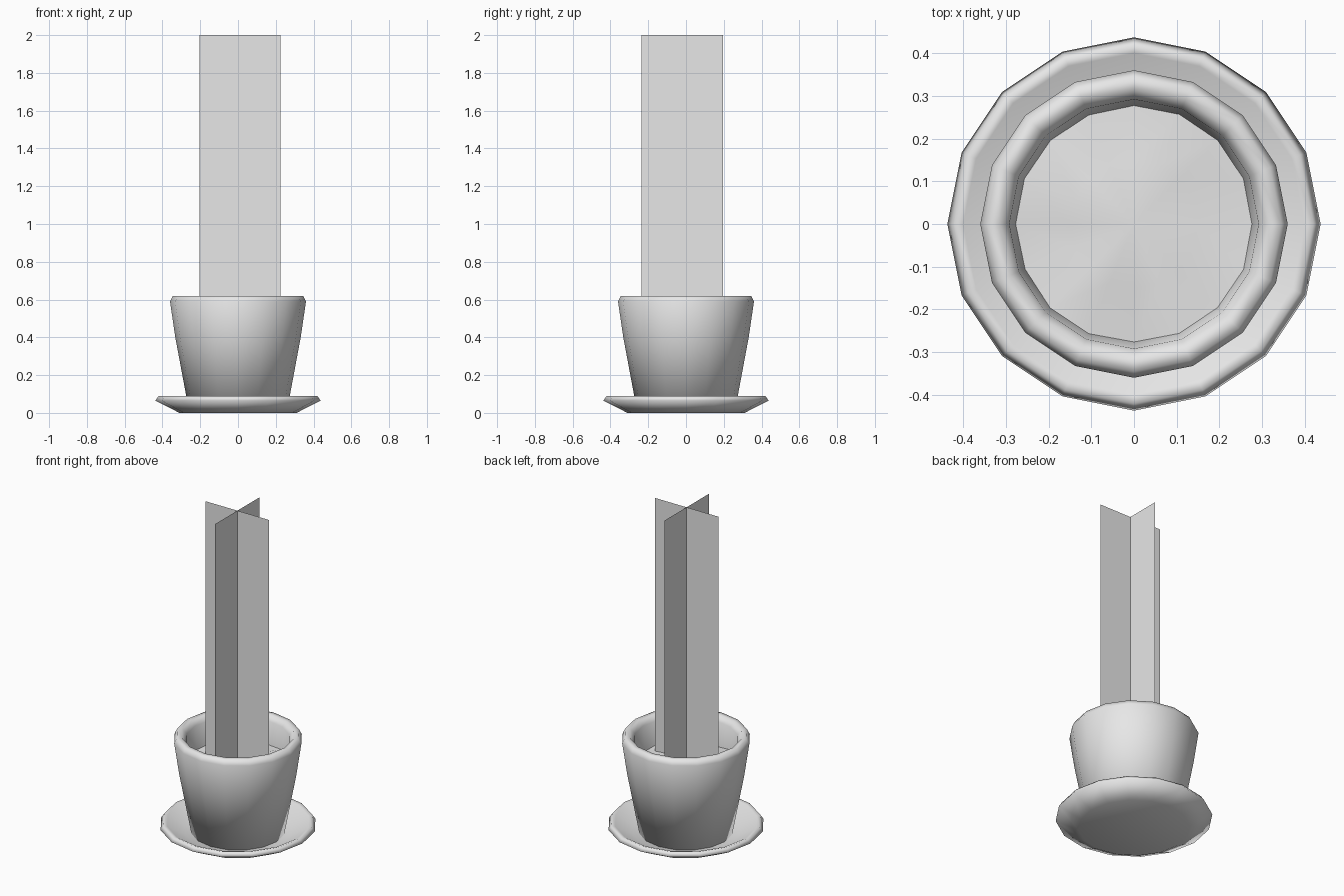
import bpy
import bmesh
import random
from math import cos, sin, tau

random.seed(4)
SIDES = 16

cube = bpy.data.objects.get("Cube")
if cube:
    bpy.data.objects.remove(cube, do_unlink=True)

# One plain grey for everything
grey = bpy.data.materials.new("light grey")
grey.use_nodes = True
grey.diffuse_color = (0.8, 0.8, 0.8, 1)
grey.node_tree.nodes["Principled BSDF"].inputs["Base Color"].default_value = (0.8, 0.8, 0.8, 1)


def finish(name, bm, smooth):
    mesh = bpy.data.meshes.new(name)
    for face in bm.faces:
        face.smooth = smooth
    bm.to_mesh(mesh)
    bm.free()
    mesh.materials.append(grey)
    obj = bpy.data.objects.new(name, mesh)
    bpy.context.collection.objects.link(obj)
    return obj


def lathe(name, profile, jitter=0.0):
    """Turn a (radius, height) profile; zero radius closes the end."""
    bm = bmesh.new()
    rings = []
    for r, z in profile:
        count = SIDES if r > 0 else 1
        rings.append([bm.verts.new((r * cos(tau * i / SIDES), r * sin(tau * i / SIDES),
                                    z + random.uniform(-jitter, jitter)))
                      for i in range(count)])
    for a, b in zip(rings, rings[1:]):
        for i in range(SIDES):
            j = (i + 1) % SIDES
            if len(a) == 1:
                bm.faces.new((a[0], b[j], b[i]))
            elif len(b) == 1:
                bm.faces.new((a[i], a[j], b[0]))
            else:
                bm.faces.new((a[i], a[j], b[j], b[i]))
    return finish(name, bm, True)


# Saucer with a shallow dish
lathe("saucer", [(0, 0), (0.31, 0), (0.437, 0.065), (0.42, 0.09),
                 (0.40, 0.085), (0.30, 0.03), (0, 0.025)])

# Tapered pot with a rounded lip and inner wall
lathe("pot", [(0, 0.025), (0.262, 0.025), (0.332, 0.40), (0.36, 0.59), (0.345, 0.62),
              (0.315, 0.62), (0.292, 0.59), (0.275, 0.43)])

# Slightly uneven soil
lathe("soil", [(0.278, 0.45), (0.15, 0.455), (0, 0.46)], jitter=0.01)

# Two crossed upright cards for the plant
centre_x, centre_y, half = 0.01, -0.02, 0.215
for name, dx, dy in (("plant_card_wide", half, 0), ("plant_card_deep", 0, half)):
    bm = bmesh.new()
    bm.faces.new([bm.verts.new((centre_x + s * dx, centre_y + s * dy, z))
                  for s, z in ((-1, 0.44), (1, 0.44), (1, 2), (-1, 2))])
    finish(name, bm, False)
